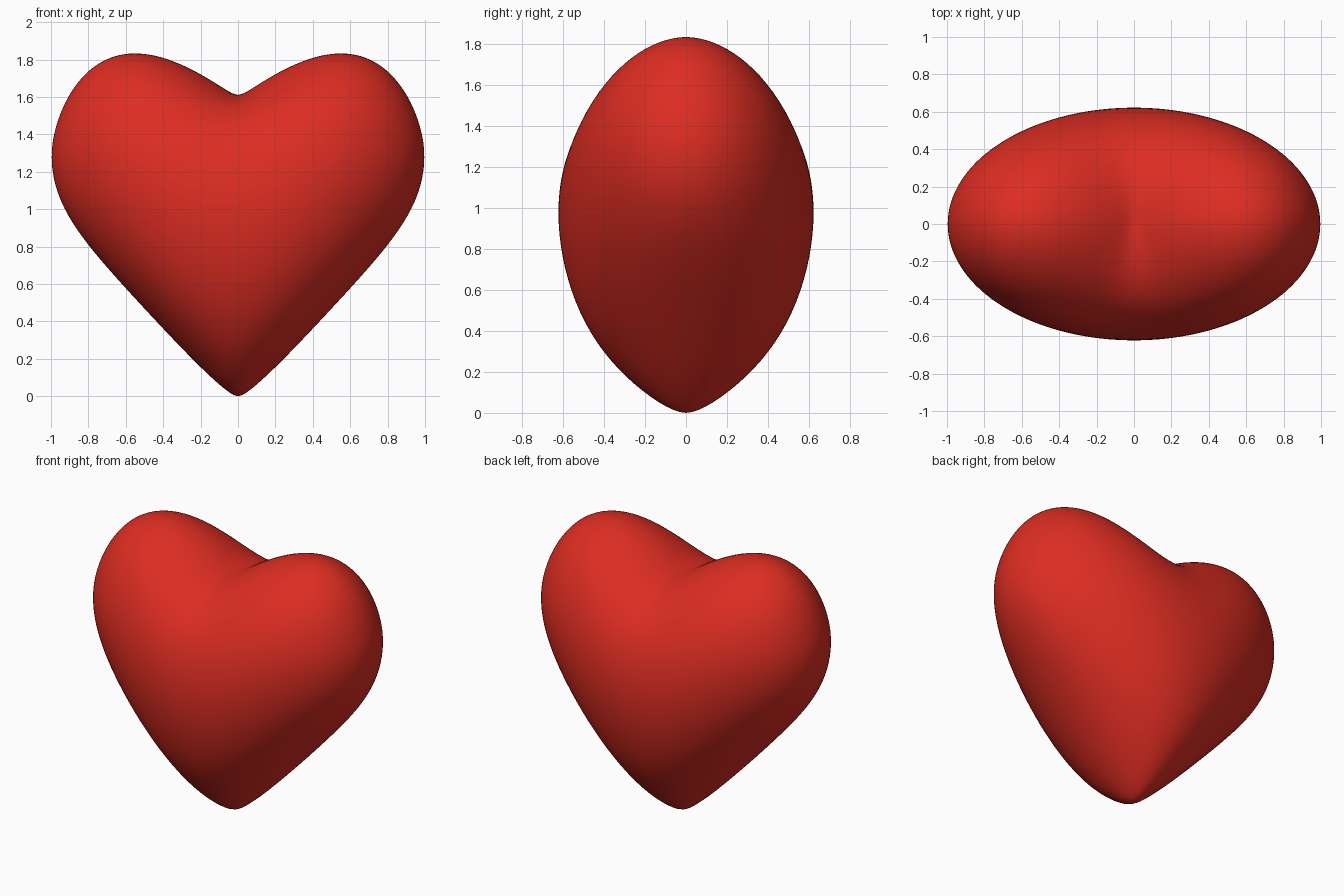
import bpy, bmesh, math
from mathutils import Matrix

if "Cube" in bpy.data.objects:
    bpy.data.objects.remove(bpy.data.objects["Cube"])

HALF_H = 0.805   # half height along the centre line
HALF_D = 0.622   # half depth


def lift(x, depth):
    """Upward shift that grows away from the middle: makes lobes, cleft and tip.
    The crease softens towards the front and back (depth 0 to 1)."""
    d = depth ** 1.5
    soft = math.sqrt(x * x + (0.03 + 0.32 * d) ** 2) - 0.03 - 0.09 * d
    return 0.745 * soft - 0.28 * abs(x) ** 3.6


def shape(co):
    """Turn a point of the unit sphere into a point of the heart."""
    s = max(0.0, 0.15 - co.z) / 1.15          # 0 above the middle, 1 at the tip
    x = co.x * (1 - 0.07 * s ** 1.3 - 0.22 * s ** 8)
    y = co.y * HALF_D * (1 - 0.25 * s ** 8)
    return x, y, HALF_H * (1 + co.z) + lift(x, min(1.0, abs(co.y)))


# heart body: a sphere with poles on the x axis, so one ring runs along the cleft
bm = bmesh.new()
bmesh.ops.create_uvsphere(bm, u_segments=96, v_segments=96, radius=1,
                          matrix=Matrix.Rotation(math.pi / 2, 4, 'Y'))
for v in bm.verts:
    v.co = shape(v.co)
low = min(v.co.z for v in bm.verts)
for v in bm.verts:
    v.co.z -= low
bmesh.ops.recalc_face_normals(bm, faces=bm.faces)
for f in bm.faces:
    f.smooth = True

mesh = bpy.data.meshes.new("heart")
bm.to_mesh(mesh)
bm.free()
heart = bpy.data.objects.new("heart", mesh)
bpy.context.collection.objects.link(heart)

# single red colour
red = bpy.data.materials.new("red")
red.diffuse_color = (0.72, 0.026, 0.016, 1)
red.use_nodes = True
red.node_tree.nodes["Principled BSDF"].inputs["Base Color"].default_value = red.diffuse_color
mesh.materials.append(red)
